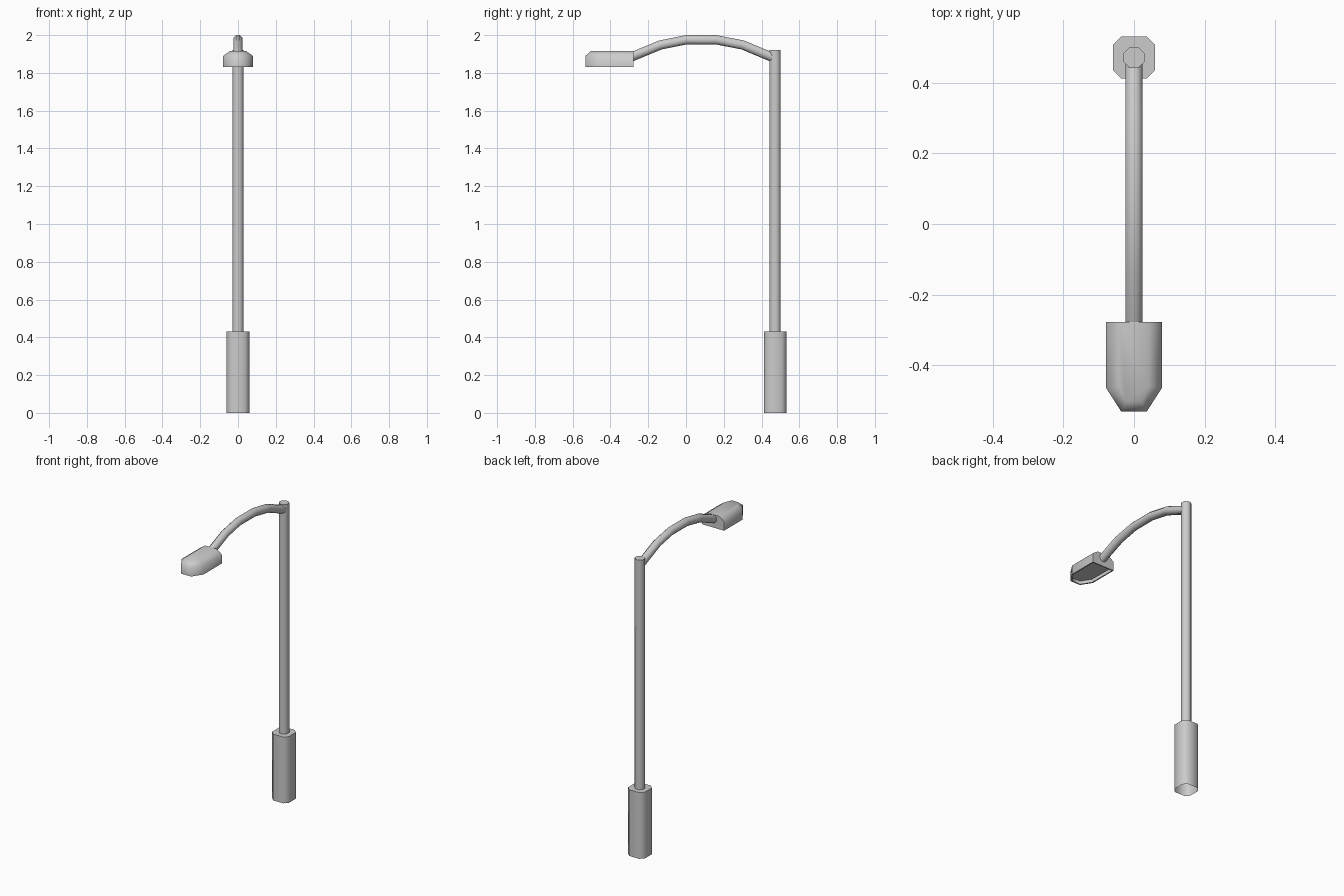
import bpy, bmesh, math
from mathutils import Vector

if "Cube" in bpy.data.objects:
    bpy.data.objects.remove(bpy.data.objects["Cube"])

PY = 0.472  # pole centre in y


def loft(name, rings, cap_start=True, cap_end=True, angle=50, edit=None):
    """Skin a list of equal-length point rings."""
    bm = bmesh.new()
    vr = [[bm.verts.new(p) for p in r] for r in rings]
    n = len(vr[0])
    for a, b in zip(vr, vr[1:]):
        for i in range(n):
            j = (i + 1) % n
            bm.faces.new((a[i], a[j], b[j], b[i]))
    first = bm.faces.new(vr[0][::-1]) if cap_start else None
    if cap_end:
        bm.faces.new(vr[-1])
    bmesh.ops.recalc_face_normals(bm, faces=bm.faces)
    if edit:
        edit(bm, first)
    me = bpy.data.meshes.new(name)
    bm.to_mesh(me)
    bm.free()
    ob = bpy.data.objects.new(name, me)
    bpy.context.collection.objects.link(ob)
    bpy.ops.object.select_all(action='DESELECT')
    ob.select_set(True)
    bpy.context.view_layer.objects.active = ob
    bpy.ops.object.shade_smooth_by_angle(angle=math.radians(angle))
    return ob


def mirrored(half, z):
    """Closed outline from its +x half."""
    return [(x, y, z) for x, y in half] + [(-x, y, z) for x, y in reversed(half)]


# Base box with chamfered corners, open underneath
h, c = 0.06, 0.036
base_half = [(c, PY - h), (h, PY - c), (h, PY + c), (c, PY + h)]
loft("base", [mirrored(base_half, 0), mirrored(base_half, 0.43)], cap_start=False)

# Octagonal pole
r = 0.0315
octagon = [(math.cos(math.pi / 8 + i * math.pi / 4), math.sin(math.pi / 8 + i * math.pi / 4))
           for i in range(8)]
loft("pole", [[(r * x, PY + r * y, z) for x, y in octagon] for z in (0.43, 1.92)])

# Curved arm swept along a path in the y-z plane
path = [Vector((0, y, z)) for y, z in
        [(0.46, 1.881), (0.30, 1.948), (0.16, 1.975), (0, 1.975), (-0.135, 1.948), (-0.285, 1.886)]]
rings = []
for i, p in enumerate(path):
    if i in (0, len(path) - 1):
        up = Vector((0, 0, 1.08))  # vertical cut at the ends
    else:
        t = ((path[i + 1] - p).normalized() + (p - path[i - 1]).normalized()).normalized()
        up = Vector((0, t.z, -t.y))
    rings.append([p + 0.0265 * x * Vector((1, 0, 0)) + 0.0265 * y * up for x, y in octagon])
loft("arm", rings)


# Lamp head with a recessed underside
def recess(bm, bottom):
    bmesh.ops.inset_region(bm, faces=[bottom], thickness=0.01)
    ex = bmesh.ops.extrude_face_region(bm, geom=[bottom])
    top = [v for v in ex["geom"] if isinstance(v, bmesh.types.BMVert)]
    bmesh.ops.translate(bm, verts=top, vec=(0, 0, 0.02))
    if bottom.is_valid:
        bm.faces.remove(bottom)


rim = [(0.036, -0.532), (0.079, -0.465), (0.079, -0.278)]
crown = [(0.022, -0.503), (0.042, -0.46), (0.042, -0.278)]
loft("lamp_head", [mirrored(rim, 1.832), mirrored(rim, 1.89), mirrored(crown, 1.916)],
     angle=62, edit=recess)
